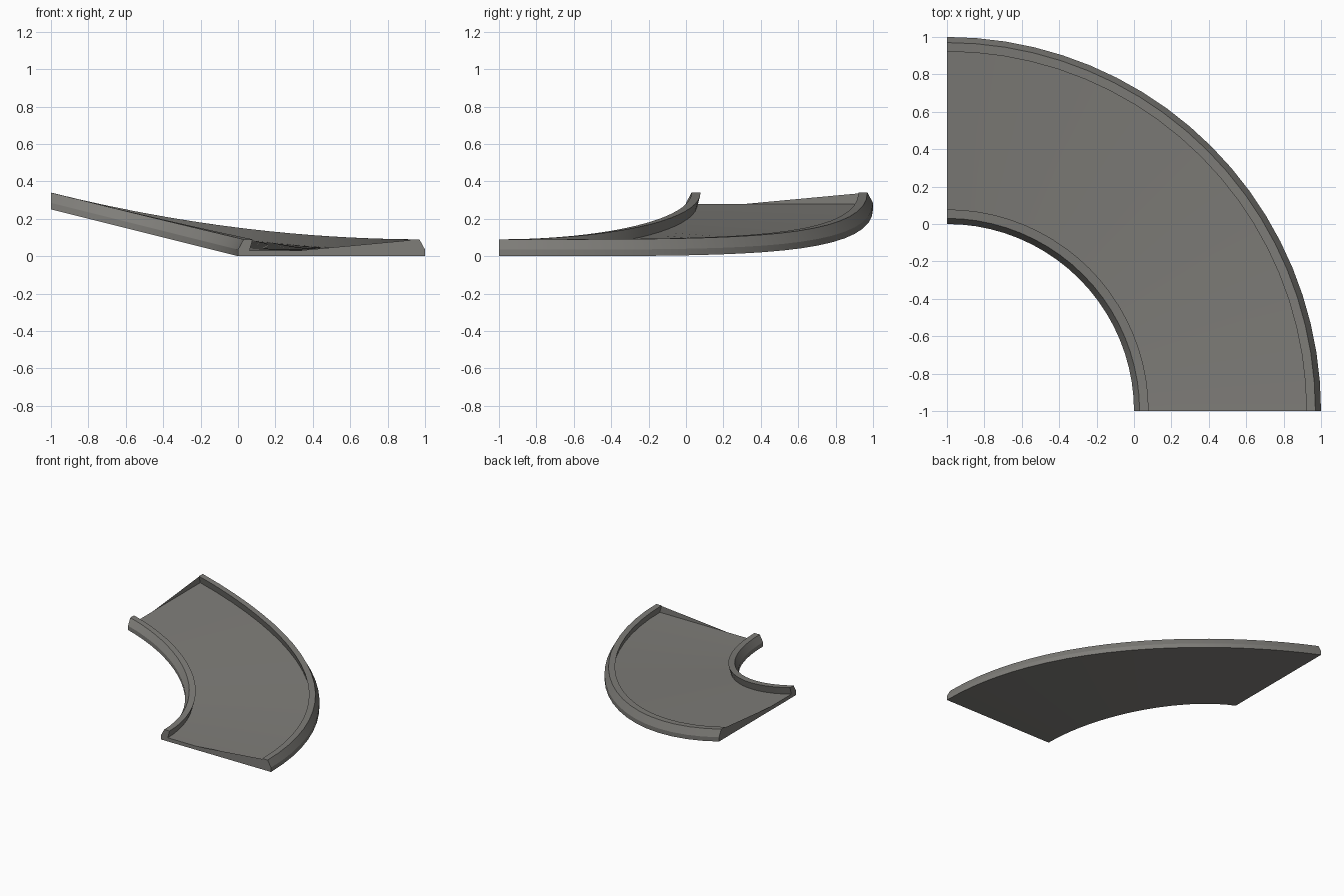
import bpy, bmesh, math

if "Cube" in bpy.data.objects:
    bpy.data.objects.remove(bpy.data.objects["Cube"])

SEGS = 20
grey = bpy.data.materials.new("warm grey")
grey.diffuse_color = (0.21, 0.205, 0.19, 1)
grey.use_nodes = True
grey.node_tree.nodes["Principled BSDF"].inputs["Base Color"].default_value = grey.diffuse_color

# cross-section of the slide: (radius, height), closed loop
half = [(1.0, 0.0), (1.0, 0.035), (1.03, 0.09), (1.078, 0.09), (1.062, 0.03)]
profile = half + [(3 - r, z) for r, z in reversed(half)]

def rise(r, a):
    # inner edge climbs early, outer edge climbs late
    t = 1 - math.cos(a)
    return 0.25 * ((2 - r) * t + (r - 1) * t * t)

bm = bmesh.new()
rings = []
for i in range(SEGS + 1):
    a = math.pi / 2 * i / SEGS
    rings.append([bm.verts.new((-1 + r * math.cos(a), -1 + r * math.sin(a), z + rise(r, a)))
                  for r, z in profile])
n = len(profile)
for p, q in zip(rings, rings[1:]):
    for k in range(n):
        bm.faces.new((p[k], p[(k + 1) % n], q[(k + 1) % n], q[k]))

# end caps
bm.faces.new(rings[0])
bm.faces.new(rings[-1])
bmesh.ops.triangulate(bm, faces=[f for f in bm.faces if len(f.verts) > 4])
bmesh.ops.recalc_face_normals(bm, faces=bm.faces)

mesh = bpy.data.meshes.new("curved_ramp")
bm.to_mesh(mesh)
bm.free()
mesh.materials.append(grey)
ramp = bpy.data.objects.new("curved_ramp", mesh)
bpy.context.collection.objects.link(ramp)
bpy.context.view_layer.objects.active = ramp
ramp.select_set(True)
bpy.ops.object.shade_smooth_by_angle(angle=math.radians(20))
